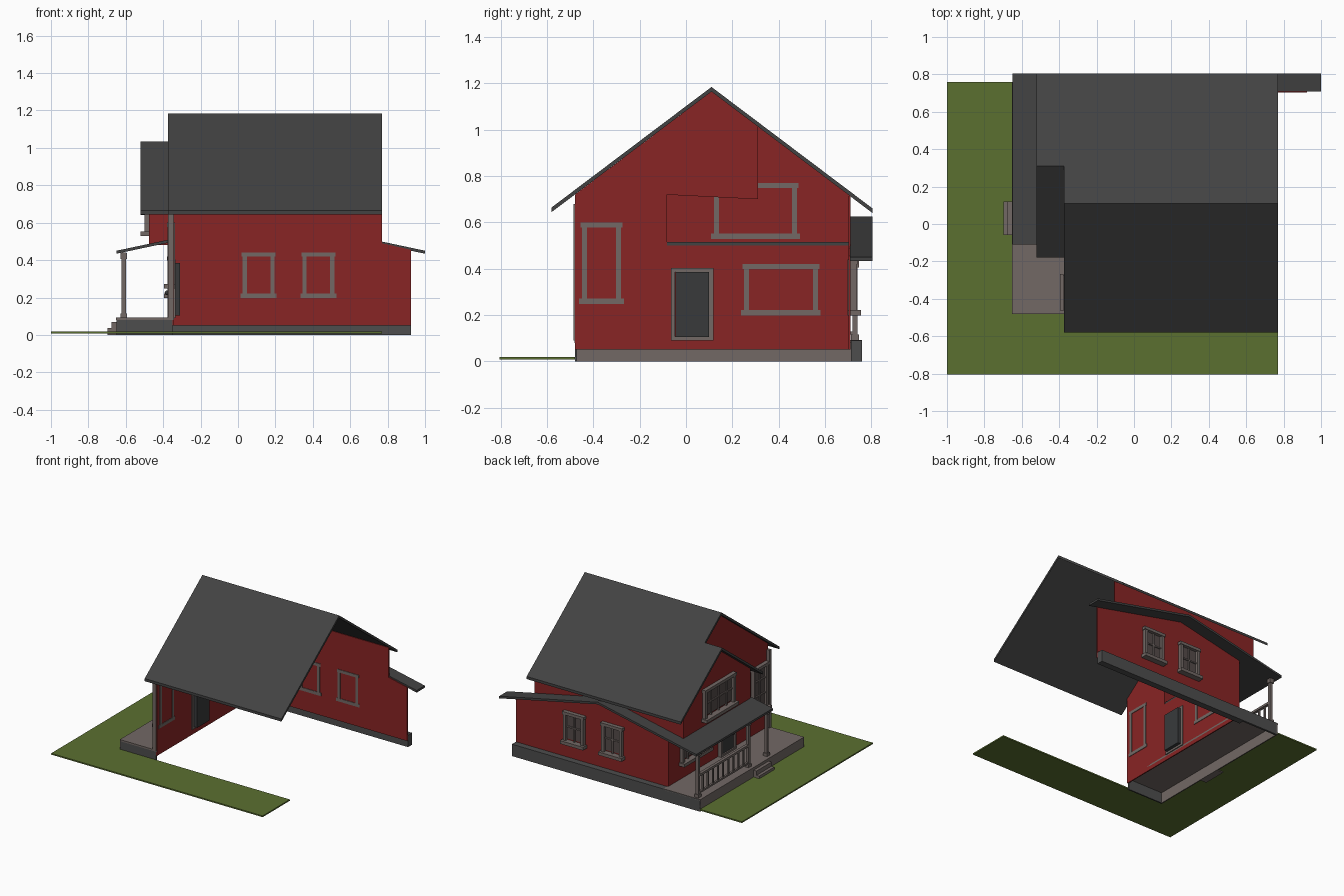
import bpy, bmesh, math

if "Cube" in bpy.data.objects:
    bpy.data.objects.remove(bpy.data.objects["Cube"])


def material(name, rgb):
    m = bpy.data.materials.new(name)
    m.diffuse_color = (*rgb, 1)
    m.use_nodes = True
    m.node_tree.nodes["Principled BSDF"].inputs["Base Color"].default_value = m.diffuse_color
    return m


RED = material("barn red", (0.25, 0.018, 0.018))
ROOF = material("roof charcoal", (0.055, 0.055, 0.055))
TRIM = material("warm grey trim", (0.17, 0.14, 0.13))
STONE = material("foundation grey", (0.075, 0.075, 0.075))
GRASS = material("lawn green", (0.105, 0.16, 0.03))
GLASS = material("window glass", (0.09, 0.07, 0.068))
DOOR = material("door black", (0.04, 0.042, 0.044))


def prism(name, pts, axis, a, b, mat):
    """Extrude a 2D outline along an axis from a to b."""
    def place(p, t):
        return {"x": (t, p[0], p[1]), "y": (p[0], t, p[1]), "z": (p[0], p[1], t)}[axis]
    bm = bmesh.new()
    lo = [bm.verts.new(place(p, a)) for p in pts]
    hi = [bm.verts.new(place(p, b)) for p in pts]
    bm.faces.new(lo)
    bm.faces.new(hi)
    n = len(pts)
    for i in range(n):
        j = (i + 1) % n
        bm.faces.new((lo[i], lo[j], hi[j], hi[i]))
    bmesh.ops.recalc_face_normals(bm, faces=bm.faces)
    me = bpy.data.meshes.new(name)
    bm.to_mesh(me)
    bm.free()
    me.materials.append(mat)
    ob = bpy.data.objects.new(name, me)
    bpy.context.collection.objects.link(ob)
    return ob


def box(name, x0, x1, y0, y1, z0, z1, mat):
    return prism(name, [(x0, y0), (x1, y0), (x1, y1), (x0, y1)], "z", z0, z1, mat)


def band(pts, t):
    """Outline of a roof sheet of vertical thickness t under a polyline."""
    return pts + [(p[0], p[1] - t) for p in reversed(pts)]


# Main roof: two slopes, the rear one reaching out over the upper bay
S = 0.754
T = 0.02
def rear(y):
    return 1.185 - S * (y - 0.11)

prism("main_roof", band([(-0.58, 0.665), (0.11, 1.185), (0.805, rear(0.805))], T),
      "x", -0.375, 0.77, ROOF)
prism("bay_roof", band([(-0.18, rear(0.31) - S * 0.49), (0.31, rear(0.31)), (0.805, rear(0.805))], T),
      "x", -0.52, -0.375, ROOF)

# Lower roof: porch roof and the low gable band along the back
def low(x):
    return 0.625 - 0.212 * abs(x - 0.175)

prism("porch_roof", band([(-0.65, low(-0.65)), (-0.345, low(-0.345))], 0.016),
      "y", -0.11, 0.71, ROOF)
prism("back_band_roof", band([(-0.65, low(-0.65)), (0.175, low(0.175)), (1.0, low(1.0))], 0.016),
      "y", 0.708, 0.805, ROOF)

# Walls
bay_z = rear(0.31) - T
prism("porch_wall", [(-0.48, 0.05), (-0.48, 0.72), (0.11, 1.165), (0.31, bay_z), (0.31, 0.7),
                     (-0.09, 0.72), (-0.09, 0.5), (0.71, 0.5), (0.71, 0.05)],
      "x", -0.35, -0.342, RED)
prism("bay_wall", [(-0.09, 0.475), (-0.09, bay_z - S * 0.4), (0.31, bay_z), (0.71, bay_z - S * 0.4), (0.71, 0.475)],
      "x", -0.475, -0.467, RED)
box("bay_side_wall", -0.475, -0.342, -0.09, -0.082, 0.48, 0.725, RED)
prism("back_wall", [(-0.35, 0.05), (0.925, 0.05), (0.925, 0.455), (0.77, 0.49), (0.77, 0.715),
                    (-0.475, 0.715), (-0.475, 0.475), (-0.35, 0.5)],
      "y", 0.702, 0.71, RED)
box("corner_board", -0.375, -0.345, -0.485, -0.465, 0.09, 0.68, TRIM)

# Foundation and porch
box("back_foundation", -0.35, 0.925, 0.712, 0.76, 0, 0.09, STONE)
box("porch_back_skirt", -0.65, -0.35, 0.745, 0.76, 0, 0.09, STONE)
box("porch_front_skirt", -0.65, -0.35, -0.48, -0.47, 0, 0.085, STONE)
box("porch_side_skirt", -0.65, -0.642, -0.48, 0.76, 0, 0.085, TRIM)
box("porch_floor", -0.652, -0.342, -0.482, 0.76, 0.08, 0.092, TRIM)
box("lower_step", -0.698, -0.65, -0.06, 0.12, 0, 0.038, TRIM)
box("upper_step", -0.675, -0.65, -0.06, 0.12, 0.038, 0.07, TRIM)

# Porch posts with caps and base blocks
for y in (0.73, 0.13, -0.09):
    box("porch_post", -0.622, -0.6, y - 0.011, y + 0.011, 0.09, 0.44, TRIM)
    box("post_cap", -0.628, -0.594, y - 0.017, y + 0.017, 0.405, 0.438, TRIM)
    box("post_base", -0.628, -0.594, y - 0.017, y + 0.017, 0.09, 0.115, TRIM)

# Railing
box("rail_top", -0.622, -0.6, 0.13, 0.73, 0.245, 0.262, TRIM)
box("rail_bottom", -0.619, -0.603, 0.13, 0.73, 0.115, 0.128, TRIM)
for i in range(1, 10):
    y = 0.13 + i * 0.06
    box("baluster", -0.617, -0.605, y - 0.006, y + 0.006, 0.125, 0.25, TRIM)


def window(side, face, u0, u1, z0, z1, cols=2, rows=2):
    """Framed window on an outer wall face; side 'x' looks to -x, 'y' looks to +y."""
    def part(name, a, b, c, d, inner, outer, mat):
        if side == "x":
            box(name, face - outer, face + inner, a, b, c, d, mat)
        else:
            box(name, a, b, face - inner, face + outer, c, d, mat)
    w = 0.022
    part("window_glass", u0 + w, u1 - w, z0 + w, z1 - w, 0.0, 0.006, GLASS)
    for a in (u0, u1 - w):
        part("window_jamb", a, a + w, z0, z1, 0.012, 0.026, TRIM)
    part("window_head", u0 - 0.006, u1 + 0.006, z1 - w, z1, 0.012, 0.03, TRIM)
    part("window_sill", u0 - 0.012, u1 + 0.012, z0 - 0.012, z0 + 0.012, 0.012, 0.045, TRIM)
    for i in range(1, cols):
        u = u0 + (u1 - u0) * i / cols
        part("window_mullion", u - 0.005, u + 0.005, z0, z1, 0, 0.014, TRIM)
    for i in range(1, rows):
        z = z0 + (z1 - z0) * i / rows
        part("window_bar", u0, u1, z - 0.005, z + 0.005, 0, 0.014, TRIM)


window("y", 0.71, 0.345, 0.515, 0.21, 0.44)
window("y", 0.71, 0.025, 0.195, 0.21, 0.44)
window("x", -0.475, 0.12, 0.48, 0.54, 0.77, 4, 2)
window("x", -0.35, -0.45, -0.28, 0.26, 0.6, 2, 3)
window("x", -0.35, 0.25, 0.57, 0.21, 0.42, 4, 2)

# Door with frame and knob
box("door", -0.368, -0.31, -0.045, 0.1, 0.105, 0.385, DOOR)
for y in (-0.065, 0.1):
    box("door_jamb", -0.378, -0.335, y, y + 0.018, 0.09, 0.4, TRIM)
box("door_head", -0.378, -0.335, -0.065, 0.118, 0.386, 0.402, TRIM)
box("door_threshold", -0.378, -0.335, -0.065, 0.118, 0.09, 0.106, TRIM)
bpy.ops.mesh.primitive_uv_sphere_add(segments=12, ring_count=8, radius=0.012, location=(-0.38, -0.02, 0.225))
knob = bpy.context.object
knob.name = "door_knob"
knob.data.materials.append(DOOR)
bpy.ops.object.shade_smooth_by_angle()

# L-shaped lawn
prism("lawn", [(-1, -0.805), (0.77, -0.805), (0.77, -0.48), (-0.65, -0.48), (-0.65, 0.76), (-1, 0.76)],
      "z", 0.008, 0.018, GRASS)
